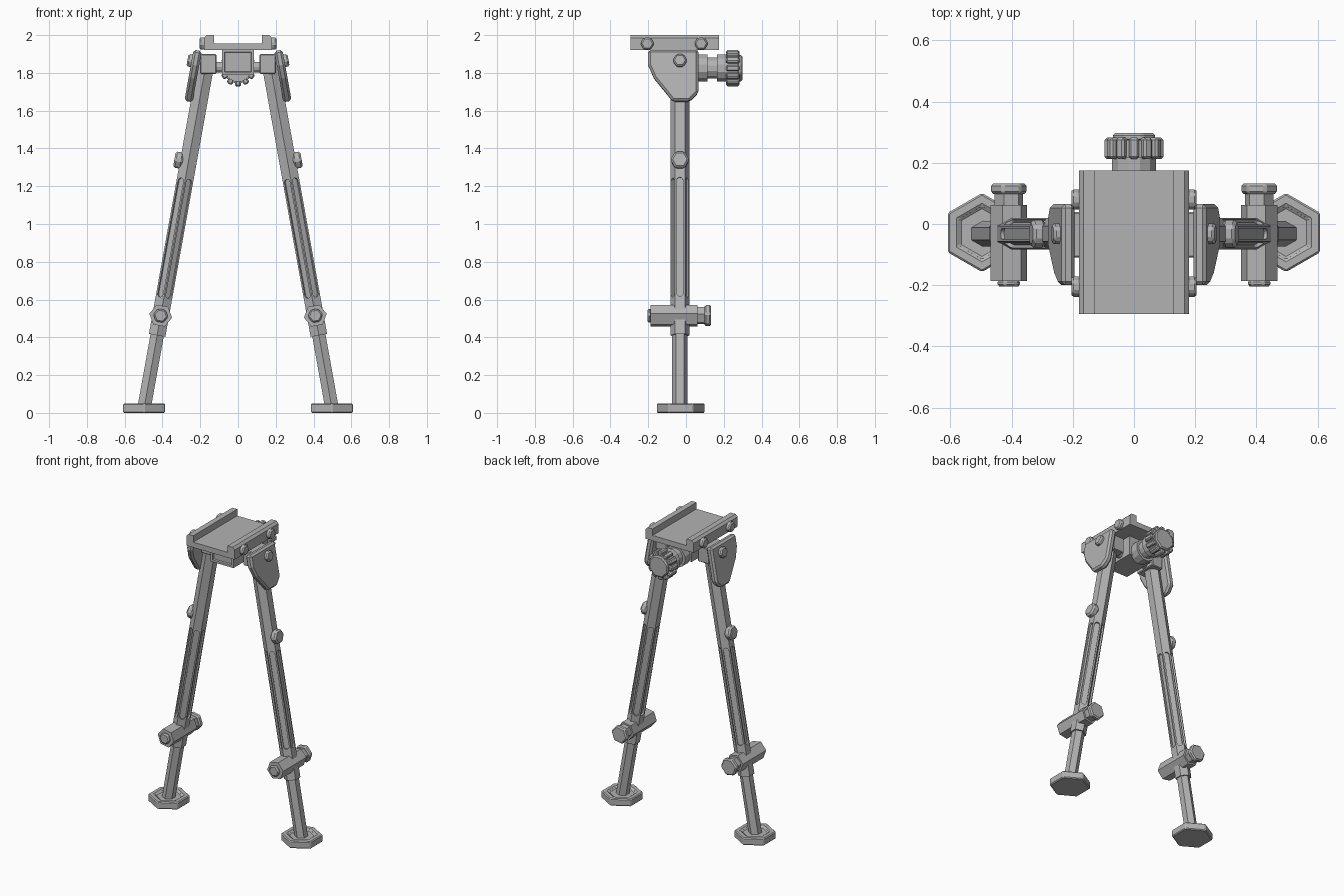
import bpy, bmesh
from math import pi, cos, sin
from mathutils import Matrix

cube = bpy.data.objects.get("Cube")
if cube:
    bpy.data.objects.remove(cube, do_unlink=True)

grey = bpy.data.materials.new("gunmetal grey")
grey.use_nodes = True
grey.diffuse_color = (0.45, 0.45, 0.45, 1)
grey.node_tree.nodes["Principled BSDF"].inputs["Base Color"].default_value = grey.diffuse_color

# Frames: SIDE extrudes along +x, FRONT extrudes along -y, LEG follows the splayed leg
CY = -0.032
SIDE = Matrix(((0, 0, 1, 0), (1, 0, 0, 0), (0, 1, 0, 0), (0, 0, 0, 1)))
FRONT = Matrix.Rotation(pi / 2, 4, 'X')
LEG = Matrix.Translation((0.502, CY, 0)) @ Matrix.Rotation(-0.178, 4, 'Y')


def ring(n, r, turn=0.0):
    return [(r * cos(turn + 2 * pi * i / n), r * sin(turn + 2 * pi * i / n)) for i in range(n)]


def rect(x0, x1, y0, y1):
    return [(x0, y0), (x1, y0), (x1, y1), (x0, y1)]


def slot(half, y0, y1, n=6):
    top = [(half * cos(pi * i / n), y1 - half + half * sin(pi * i / n)) for i in range(n + 1)]
    return top + [(-x, y0 + y1 - y) for x, y in top]


def prism(bm, profile, a, b, frame):
    low = [bm.verts.new(frame @ Matrix.Translation((x, y, a)).translation) for x, y in profile]
    high = [bm.verts.new(frame @ Matrix.Translation((x, y, b)).translation) for x, y in profile]
    bm.faces.new(low[::-1])
    cap = bm.faces.new(high)
    for i in range(len(low)):
        j = (i + 1) % len(low)
        bm.faces.new((low[i], low[j], high[j], high[i]))
    return cap


def part(name, solids, mirror=False, bevel=0.0, cutter=None, recess=None):
    """Build an object from (profile, start, end, frame) solids."""
    bm = bmesh.new()
    caps = [prism(bm, *s) for s in solids]
    bmesh.ops.recalc_face_normals(bm, faces=bm.faces)
    if recess:
        bmesh.ops.inset_region(bm, faces=[caps[0]], thickness=recess[0])
        bmesh.ops.inset_region(bm, faces=[caps[0]], thickness=0.004, depth=-recess[1])
    mesh = bpy.data.meshes.new(name)
    bm.to_mesh(mesh)
    bm.free()
    mesh.materials.append(grey)
    ob = bpy.data.objects.new(name, mesh)
    bpy.context.collection.objects.link(ob)
    if cutter:
        m = ob.modifiers.new("grooves", 'BOOLEAN')
        m.operation, m.solver, m.object = 'DIFFERENCE', 'EXACT', cutter
    if bevel:
        m = ob.modifiers.new("edges", 'BEVEL')
        m.width, m.segments, m.limit_method = bevel, 1, 'ANGLE'
    if mirror:
        ob.modifiers.new("other_side", 'MIRROR')
    return ob


# Top mounting plate with two raised rails
half = [(0.18, 1.92), (0.18, 1.985), (0.165, 2.0), (0.128, 2.0), (0.128, 1.956)]
part("mounting_plate", [(half + [(-x, z) for x, z in half[::-1]], -0.175, 0.295, FRONT)])
part("plate_bolts", [(ring(6, 0.037), 0.17, 0.205, Matrix.Translation((0, y, 1.955)) @ SIDE)
                     for y in (-0.205, 0.08)], mirror=True, bevel=0.008)

# Central body, hinge blocks and axle
part("body", [(rect(-0.085, 0.085, 1.79, 1.925), -0.06, 0.17, FRONT)], recess=(0.02, 0.012))
part("hinge_block", [(rect(0.115, 0.2, 1.795, 1.9), -0.04, 0.11, FRONT)], mirror=True, bevel=0.005)
part("axle", [(ring(12, 0.028), -0.15, 0.15, Matrix.Translation((0, CY, 1.83)) @ SIDE)])

# Rear locking knob with stepped shaft and grip lugs
KNOB = Matrix.Translation((0, 0, 1.825)) @ FRONT
part("knob_shaft", [(ring(12, r, pi / 12), -y1, -y0, KNOB) for r, y0, y1 in
                    ((0.074, 0.05, 0.115), (0.058, 0.115, 0.165), (0.074, 0.165, 0.225))])
part("knob_core", [(ring(24, 0.08), -0.275, -0.215, KNOB)])
part("knob_lugs", [(rect(0.06, 0.096, -0.016, 0.016), -0.282, -0.213,
                    KNOB @ Matrix.Rotation(i * pi / 6, 4, 'Z')) for i in range(12)], bevel=0.007)
part("knob_cap", [(ring(8, 0.075, pi / 8), -0.298, -0.27, KNOB)], bevel=0.008)

# Splayed side plates with pivot bolts
plate = [(-0.168, 1.94), (0.097, 1.94), (0.097, 1.71), (0.052, 1.665),
         (-0.038, 1.665), (-0.138, 1.79), (-0.168, 1.86)]
part("side_plate", [(plate, 0.034, 0.078, LEG @ SIDE)], mirror=True, bevel=0.012)
part("pivot_bolt", [(ring(6, 0.038), 0.07, 0.1, LEG @ Matrix.Translation((0, 0, 1.88)) @ SIDE)],
     mirror=True, bevel=0.008)

# Hexagonal upper legs with a groove on each face
grooves = part("groove_cutter", [(slot(0.0165, 0.62, 1.26), 0.033, 0.06,
                                  LEG @ Matrix.Rotation(i * pi / 3, 4, 'Z') @ SIDE) for i in range(6)])
grooves.hide_render = True
grooves.hide_viewport = True
part("upper_leg", [(ring(6, 0.051, pi / 2), 0.417, 1.9, LEG)], mirror=True, cutter=grooves)
part("leg_bolt", [(ring(6, 0.05), 0.03, 0.075, LEG @ Matrix.Translation((0, 0, 1.35)) @ SIDE)],
     mirror=True, bevel=0.01)

# Height clamps: hex barrel, bolt head in front, grip head behind
CLAMP = LEG @ Matrix.Translation((0, 0, 0.523)) @ FRONT
part("clamp_barrel", [(ring(6, 0.061), -0.094, 0.155, CLAMP)], mirror=True)
part("clamp_bolt", [(ring(6, 0.04), 0.15, 0.173, CLAMP)], mirror=True, bevel=0.008)
part("clamp_neck", [(ring(6, 0.048), -0.135, -0.09, CLAMP)], mirror=True)
part("clamp_grip", [(ring(6, 0.061), -0.165, -0.13, CLAMP)], mirror=True, bevel=0.008)

# Lower legs and hexagonal feet
part("lower_leg", [(ring(6, 0.041, pi / 2), 0.03, 0.5, LEG)], mirror=True)
part("foot", [(ring(6, 0.129, pi / 2), 0, 0.05, Matrix.Translation((0.497, CY + 0.004, 0)))],
     mirror=True, bevel=0.006, recess=(0.04, 0.012))
